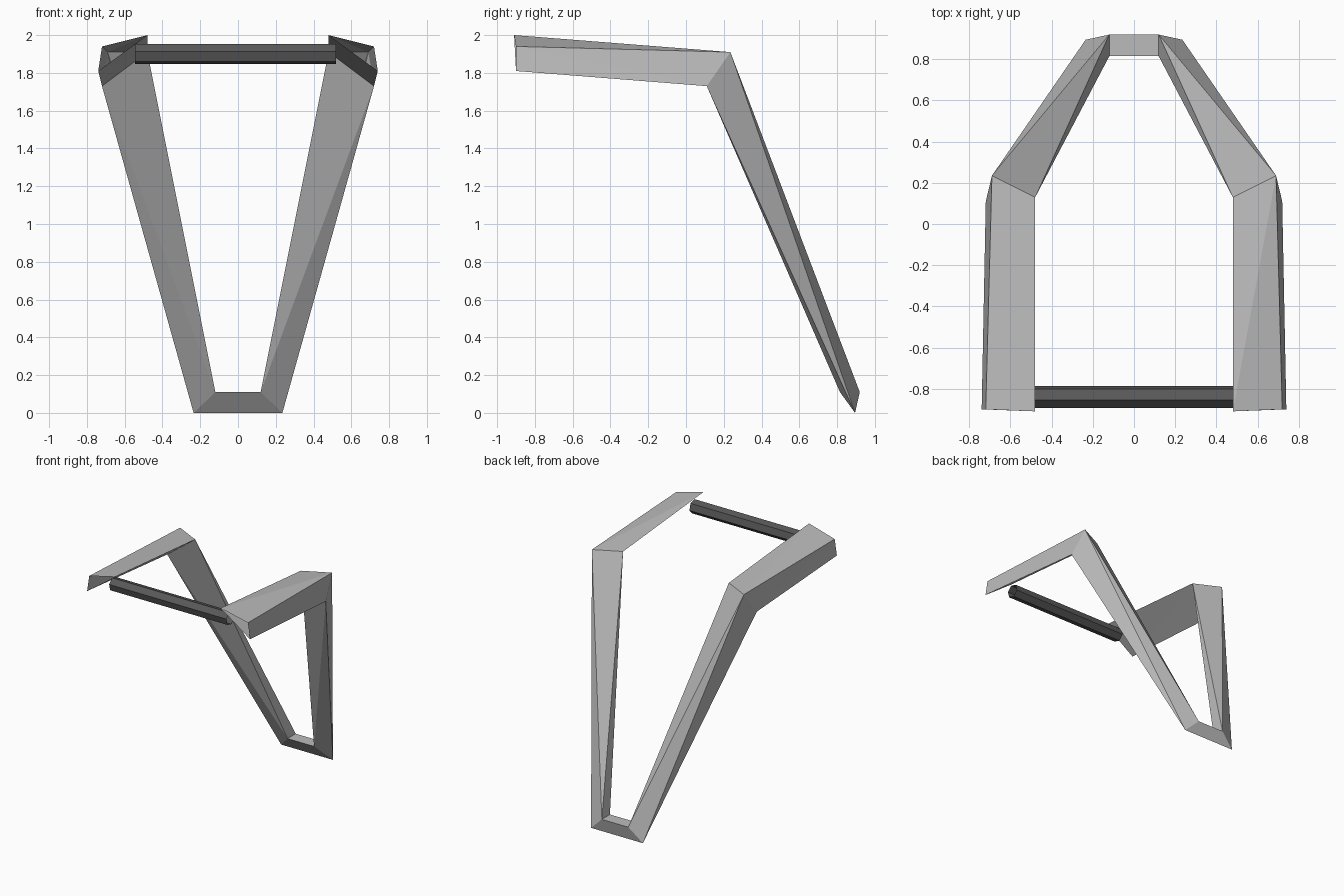
import bpy, bmesh, math

cube = bpy.data.objects.get("Cube")
if cube:
    bpy.data.objects.remove(cube, do_unlink=True)


def material(name, value):
    mat = bpy.data.materials.new(name)
    mat.use_nodes = True
    colour = (value, value, value, 1)
    mat.diffuse_color = colour
    mat.node_tree.nodes["Principled BSDF"].inputs["Base Color"].default_value = colour
    return mat


def mesh_object(name, bm, mat):
    bmesh.ops.recalc_face_normals(bm, faces=bm.faces)
    mesh = bpy.data.meshes.new(name)
    bm.to_mesh(mesh)
    bm.free()
    mesh.materials.append(mat)
    obj = bpy.data.objects.new(name, mesh)
    bpy.context.collection.objects.link(obj)
    return obj


# Frame: hollow triangular tube, each station is inner edge, ridge, lower edge
stations = [
    [(0.48, -0.91, 2.0), (0.72, -0.90, 1.94), (0.74, -0.90, 1.81)],   # front end
    [(0.48, 0.13, 1.91), (0.69, 0.235, 1.91), (0.72, 0.11, 1.73)],    # shoulder
    [(0.12, 0.815, 0.11), (0.12, 0.92, 0.11), (0.235, 0.895, 0)],     # foot corner
    [(0, 0.815, 0.11), (0, 0.92, 0.11), (0, 0.895, 0)],               # foot centre
]
bm = bmesh.new()
rings = [[bm.verts.new(p) for p in ring] for ring in stations]
for r, s in zip(rings, rings[1:]):
    for i in range(3):
        j = (i + 1) % 3
        # every side is split along the diagonal that follows the twist
        bm.faces.new((r[i], r[j], s[j]))
        bm.faces.new((r[i], s[j], s[i]))
frame = mesh_object("frame", bm, material("light grey", 0.5))
mirror = frame.modifiers.new("Mirror", 'MIRROR')
mirror.use_axis[0] = True
mirror.use_clip = True

# Handle bar: hollow six-sided rod between the arms
bm = bmesh.new()
radius, sides = 0.055, 6
ends = []
for x in (-0.545, 0.52):
    ring = []
    for k in range(sides):
        a = math.radians(45) + k * math.tau / sides
        ring.append(bm.verts.new((x, -0.84 + radius * math.cos(a), 1.9 + radius * math.sin(a))))
    ends.append(ring)
for k in range(sides):
    n = (k + 1) % sides
    bm.faces.new((ends[0][k], ends[0][n], ends[1][n], ends[1][k]))
mesh_object("handle_bar", bm, material("dark grey", 0.1))
